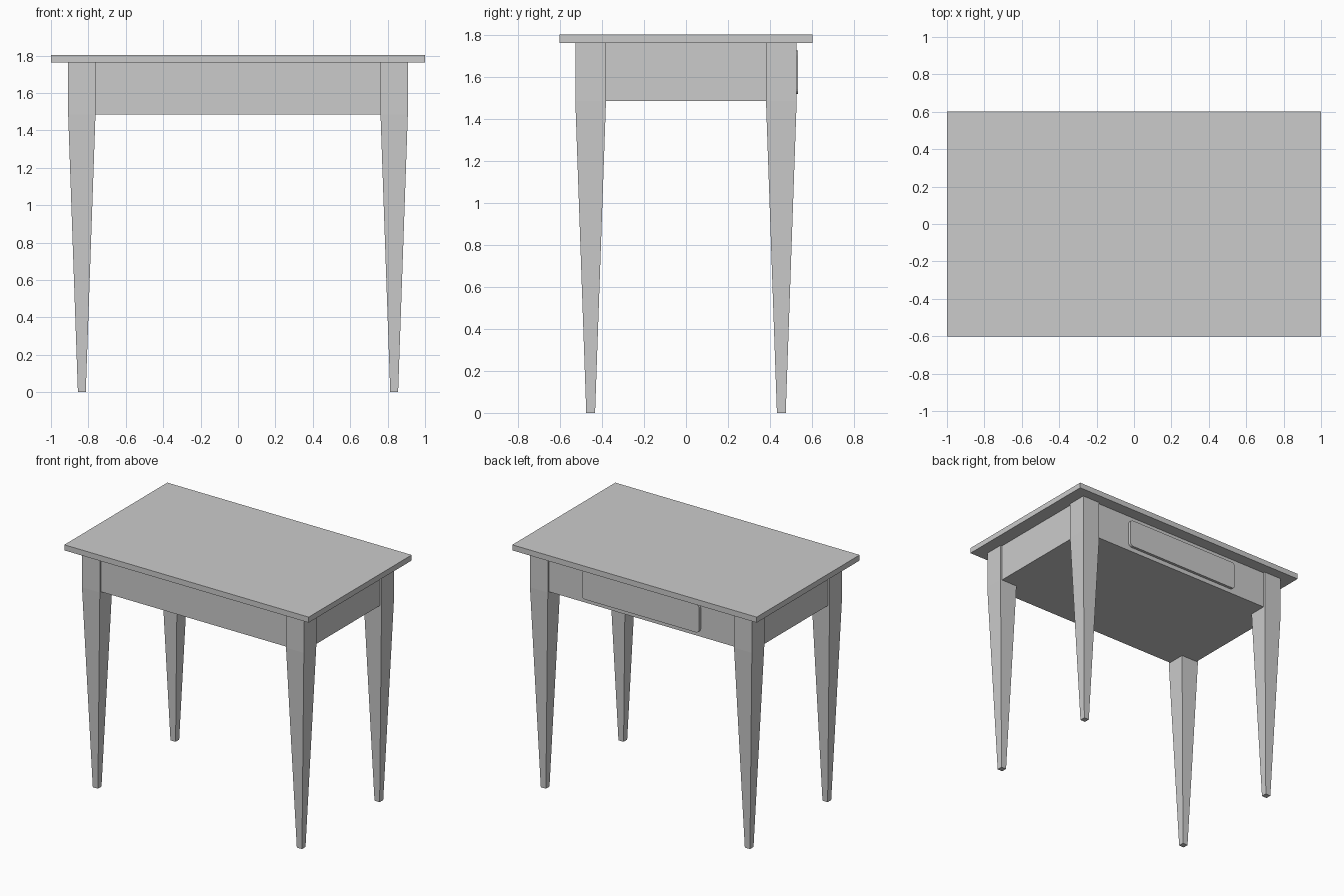
import bpy, bmesh
from mathutils import Vector

if "Cube" in bpy.data.objects:
    bpy.data.objects.remove(bpy.data.objects["Cube"])


def make_object(name, bm):
    bmesh.ops.recalc_face_normals(bm, faces=bm.faces)
    mesh = bpy.data.meshes.new(name)
    bm.to_mesh(mesh)
    bm.free()
    obj = bpy.data.objects.new(name, mesh)
    bpy.context.collection.objects.link(obj)
    return obj


def box_bmesh(lo, hi):
    lo, hi = Vector(lo), Vector(hi)
    bm = bmesh.new()
    bmesh.ops.create_cube(bm, size=1)
    for v in bm.verts:
        v.co = (lo + hi) / 2 + v.co * (hi - lo)
    return bm


def leg(name, cx, cy):
    # square section: straight block at the apron, then a long taper
    bm = bmesh.new()
    rings = []
    for z, h in ((0, 0.021), (1.485, 0.073), (1.762, 0.073)):
        rings.append([bm.verts.new((cx + sx * h, cy + sy * h, z))
                      for sx, sy in ((-1, -1), (1, -1), (1, 1), (-1, 1))])
    for a, b in zip(rings, rings[1:]):
        for i in range(4):
            j = (i + 1) % 4
            bm.faces.new((a[i], a[j], b[j], b[i]))
    bm.faces.new(rings[0])
    bm.faces.new(rings[-1])
    return make_object(name, bm)


# Table top
make_object("table_top", box_bmesh((-1, -0.602, 1.762), (1, 0.602, 1.803)))

# Closed apron body, slightly recessed behind the leg faces
make_object("apron", box_bmesh((-0.895, -0.513, 1.485), (0.895, 0.513, 1.762)))

# Four tapered legs
for side, sx in (("left", -1), ("right", 1)):
    for end, sy in (("front", -1), ("back", 1)):
        leg(f"{end}_{side}_leg", sx * 0.835, sy * 0.454)

# Drawer front with rounded corners on the back face
bm = box_bmesh((-0.48, 0.50, 1.518), (0.48, 0.533, 1.726))
corners = [e for e in bm.edges
           if abs((e.verts[0].co - e.verts[1].co).normalized().y) > 0.9]
bmesh.ops.bevel(bm, geom=corners, offset=0.025, segments=4,
                profile=0.5, affect='EDGES')
make_object("drawer_front", bm)
